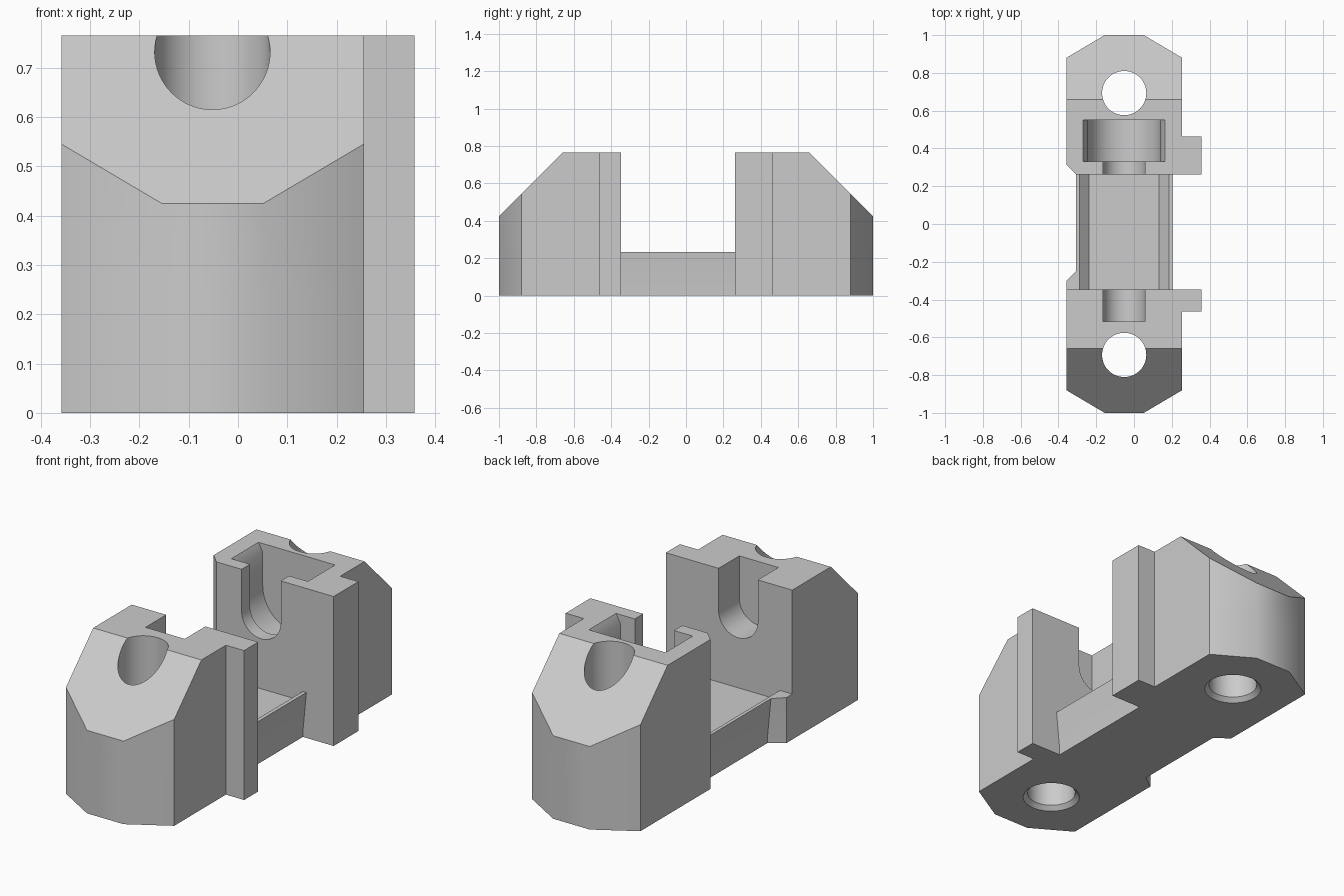
import bpy
import bmesh
import math

if "Cube" in bpy.data.objects:
    bpy.data.objects.remove(bpy.data.objects["Cube"], do_unlink=True)

# One plain grey for the whole clamp
grey = bpy.data.materials.new("light_grey")
grey.use_nodes = True
grey.diffuse_color = (0.6, 0.6, 0.6, 1)
grey.node_tree.nodes["Principled BSDF"].inputs["Base Color"].default_value = (0.6, 0.6, 0.6, 1)

TOP, CHAMFER, PLATE = 0.765, 0.027, 0.233
MID = -0.052            # x of the holes and bolt channel
FRONT, BACK = -0.348, 0.262   # inner walls of the two blocks
AXIS = 0.55             # height of the bolt axis


def make_object(name, bm):
    bmesh.ops.recalc_face_normals(bm, faces=bm.faces)
    mesh = bpy.data.meshes.new(name)
    bm.to_mesh(mesh)
    bm.free()
    mesh.materials.append(grey)
    ob = bpy.data.objects.new(name, mesh)
    bpy.context.collection.objects.link(ob)
    return ob


def loft(name, loops):
    bm = bmesh.new()
    rings = [[bm.verts.new(p) for p in loop] for loop in loops]
    n = len(rings[0])
    for low, high in zip(rings, rings[1:]):
        for i in range(n):
            j = (i + 1) % n
            bm.faces.new((low[i], low[j], high[j], high[i]))
    bm.faces.new(rings[-1])
    base = bm.faces.new(rings[0][::-1])
    return bm, base


def prism(name, profile, axis, start, end):
    def place(a, b, t):
        return (t, a, b) if axis == "x" else (a, t, b)
    bm, _ = loft(name, [[place(a, b, t) for a, b in profile] for t in (start, end)])
    return make_object(name, bm)


def cut(body, cutter):
    mod = body.modifiers.new("cut", "BOOLEAN")
    mod.operation = "DIFFERENCE"
    mod.solver = "EXACT"
    mod.object = cutter
    bpy.context.view_layer.objects.active = body
    bpy.ops.object.modifier_apply(modifier=mod.name)
    bpy.data.objects.remove(cutter, do_unlink=True)


def u_profile(radius, flare=0.0):
    # Round-bottomed channel, optionally widening at the mouth
    pts = [(MID + radius * math.cos(math.pi + math.pi * i / 32),
            AXIS + radius * math.sin(math.pi + math.pi * i / 32)) for i in range(33)]
    right = [(MID + radius, 0.72), (MID + radius + flare, TOP), (MID + radius + flare, 0.9)]
    return pts + right + [(2 * MID - x, z) for x, z in reversed(right)]


# Clamp body: lofted outline, plate sides drawn in towards the bottom
def outline(z, inset):
    right, left = 0.204 - inset, -0.306 + inset
    pts = [(-0.155, -1), (0.052, -1), (0.255, -0.88), (0.255, -0.462), (0.358, -0.462),
           (0.358, FRONT), (right, FRONT), (right, BACK), (0.358, BACK), (0.358, 0.462),
           (0.255, 0.462), (0.255, 0.88), (0.052, 1), (-0.155, 1), (-0.358, 0.88),
           (-0.358, 0.315), (left, BACK), (left, -0.25), (-0.358, -0.302), (-0.358, -0.88)]
    return [(x, y, z) for x, y in pts]


bm, base = loft("clamp_body", [outline(CHAMFER, 0.02), outline(PLATE, 0), outline(TOP, 0)])
bmesh.ops.inset_region(bm, faces=[base], thickness=CHAMFER, use_even_offset=True)
for v in base.verts:
    v.co.z = 0
body = make_object("clamp_body", bm)

# Gap between the blocks, with a shallow groove in the plate
gap = [(-0.6, 0.9), (-0.6, PLATE), (MID - 0.236, PLATE), (MID - 0.185, PLATE - 0.05),
       (MID + 0.185, PLATE - 0.05), (MID + 0.236, PLATE), (0.6, PLATE), (0.6, 0.9)]
cut(body, prism("gap_cutter", gap, "y", FRONT, BACK))

for side in (-1, 1):
    # Sloped outer shoulder
    slope = [(side * 0.52, 0.905), (side * 1.2, 0.905), (side * 1.2, 0.225)]
    cut(body, prism("slope_cutter", slope, "x", -0.6, 0.6))
    # Upright screw hole with a chamfered lower mouth
    rings = [(0.1647, -CHAMFER), (0.117, CHAMFER * 0.8), (0.117, 0.9)]
    loops = [[(MID + r * math.cos(math.tau * i / 64),
               side * 0.693 + r * math.sin(math.tau * i / 64), z) for i in range(64)]
             for r, z in rings]
    bm, _ = loft("hole_cutter", loops)
    cut(body, make_object("hole_cutter", bm))

# Bolt channels in both blocks and the wider head pocket in the rear one
cut(body, prism("front_channel", u_profile(0.111), "y", -0.515, FRONT + 0.1))
cut(body, prism("rear_channel", u_profile(0.111), "y", BACK - 0.1, 0.4))
cut(body, prism("head_pocket", u_profile(0.193, 0.024), "y", 0.33, 0.55))

bpy.ops.object.select_all(action="DESELECT")
body.select_set(True)
bpy.context.view_layer.objects.active = body
bpy.ops.object.shade_smooth_by_angle(angle=math.radians(32))
